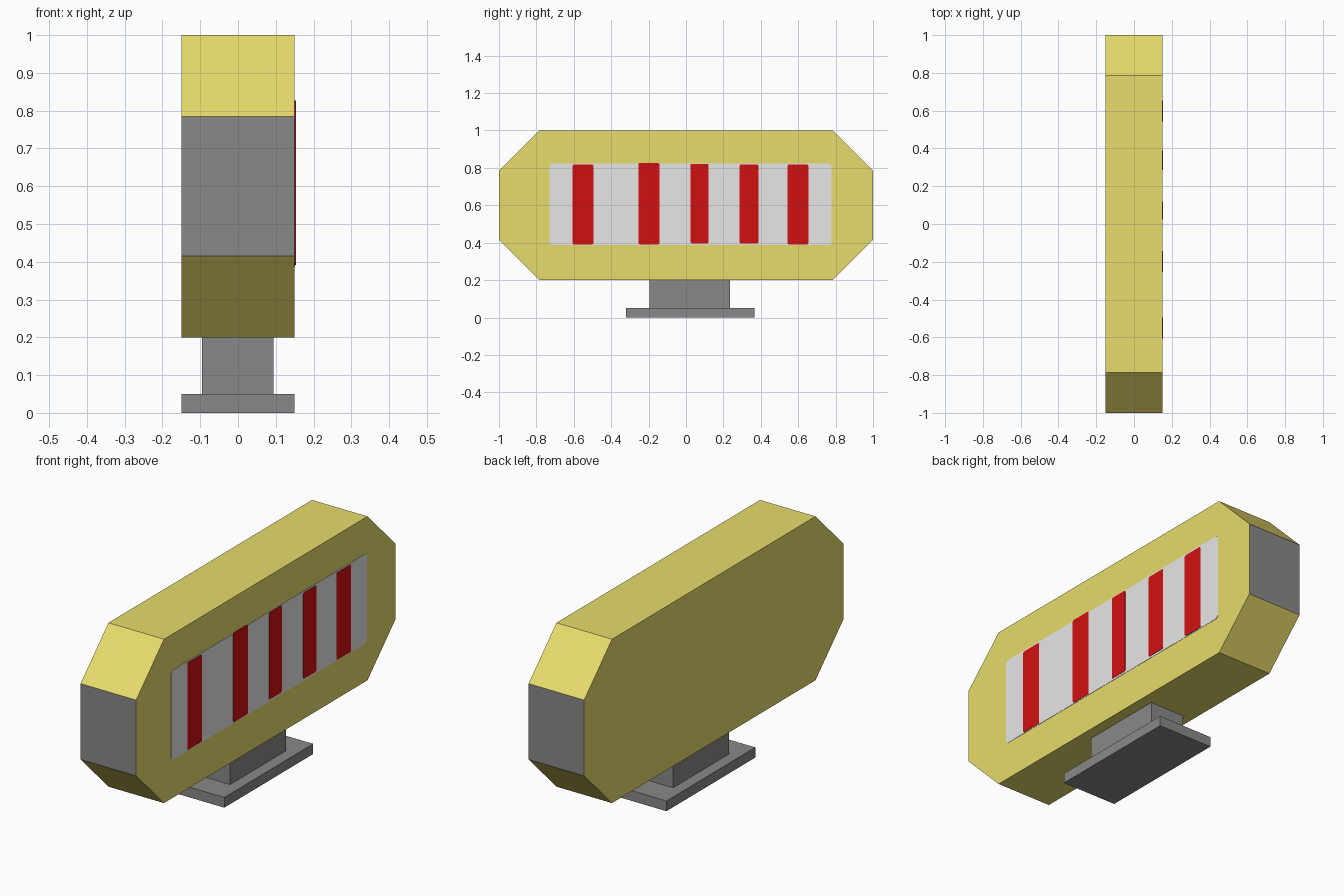
import bpy, bmesh

if "Cube" in bpy.data.objects:
    bpy.data.objects.remove(bpy.data.objects["Cube"])


def material(name, rgb):
    m = bpy.data.materials.new(name)
    m.diffuse_color = (*rgb, 1)
    m.use_nodes = True
    m.node_tree.nodes["Principled BSDF"].inputs["Base Color"].default_value = m.diffuse_color
    return m


yellow = material("yellow", (0.8, 0.71, 0.15))
grey = material("grey", (0.247, 0.247, 0.247))
white = material("white", (0.8, 0.8, 0.8))
red = material("red", (0.64, 0.005, 0.005))


def prism(name, y0, y1, z0, z1, x0, x1, cut, mats):
    """Extrude a rectangle with cut corners along x."""
    if cut:
        pts = [(y0 + cut, z0), (y1 - cut, z0), (y1, z0 + cut), (y1, z1 - cut),
               (y1 - cut, z1), (y0 + cut, z1), (y0, z1 - cut), (y0, z0 + cut)]
    else:
        pts = [(y0, z0), (y1, z0), (y1, z1), (y0, z1)]
    bm = bmesh.new()
    face = bm.faces.new([bm.verts.new((x0, y, z)) for y, z in pts])
    res = bmesh.ops.extrude_face_region(bm, geom=[face])
    for v in res["geom"]:
        if isinstance(v, bmesh.types.BMVert):
            v.co.x = x1
    bmesh.ops.recalc_face_normals(bm, faces=bm.faces)
    me = bpy.data.meshes.new(name)
    bm.to_mesh(me)
    bm.free()
    for m in mats:
        me.materials.append(m)
    ob = bpy.data.objects.new(name, me)
    bpy.context.collection.objects.link(ob)
    return ob


# Octagonal body with grey end faces
body = prism("sign_body", -1, 1, 0.2, 1, -0.15, 0.15, 0.215, [yellow, grey])
for p in body.data.polygons:
    if abs(p.normal.y) > 0.95:
        p.material_index = 1

# Stand
prism("stand_neck", -0.195, 0.235, 0.05, 0.2, -0.095, 0.094, 0, [grey])
prism("stand_base", -0.32, 0.365, 0, 0.05, -0.15, 0.15, 0, [grey])

# Painted panel with red stripes on the +x face only
prism("panel", -0.73, 0.778, 0.387, 0.824, 0.149, 0.1515, 0.012, [white])
stripes = [(-0.607, -0.495, 0.391, 0.817), (-0.254, -0.142, 0.391, 0.827),
           (0.024, 0.12, 0.397, 0.822), (0.286, 0.388, 0.397, 0.817),
           (0.543, 0.655, 0.391, 0.817)]
for i, s in enumerate(stripes):
    prism(f"stripe_{i + 1}", *s, 0.149, 0.153, 0.006, [red])
